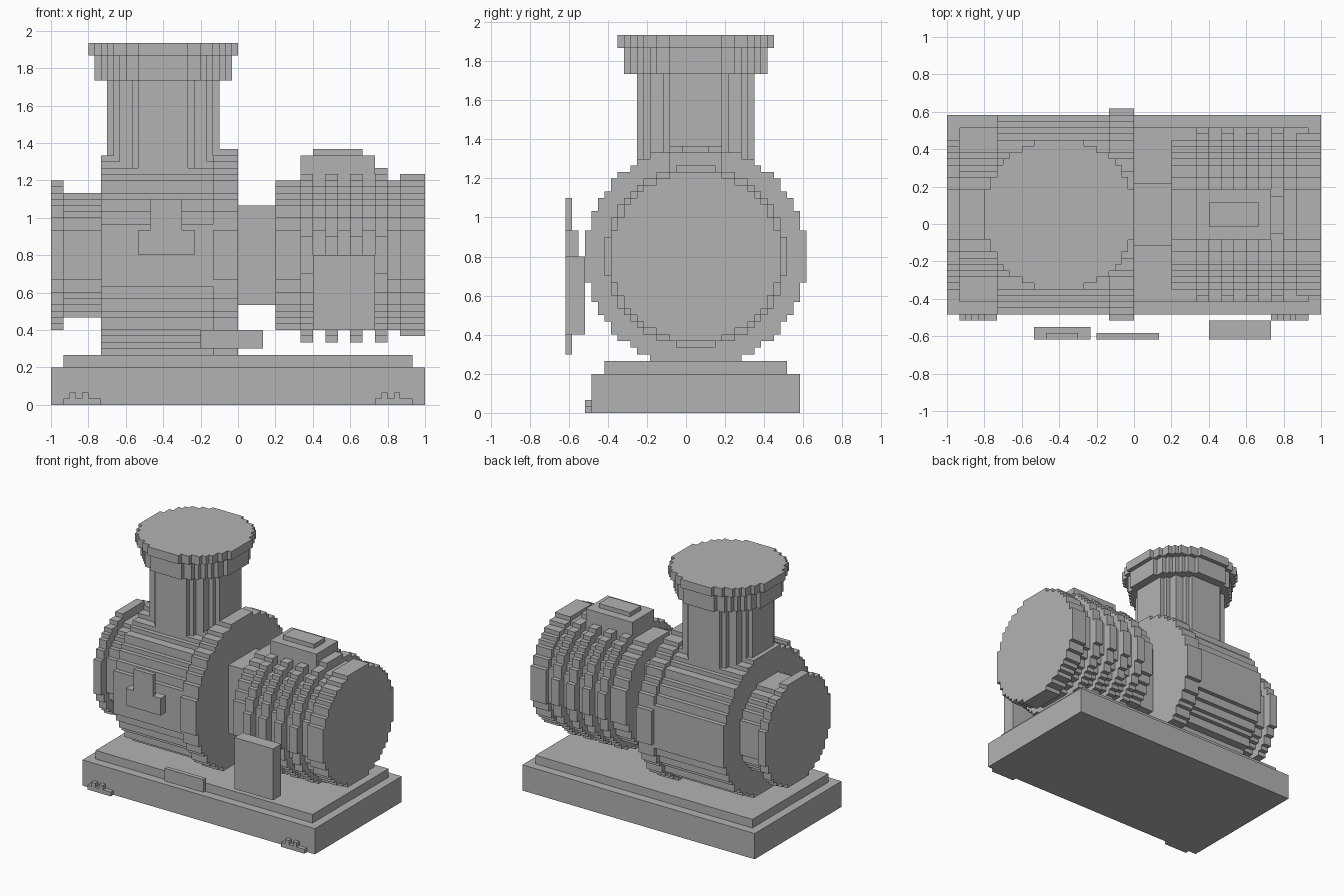
import bpy, bmesh, math
from mathutils import Vector

if "Cube" in bpy.data.objects:
    bpy.data.objects.remove(bpy.data.objects["Cube"])

U = 1 / 30            # block size
Y0 = -18.5 * U        # y of block row 0
CY, CZ = 20, 24       # shaft axis in block units

grey = bpy.data.materials.new("machine grey")
grey.diffuse_color = (0.45, 0.45, 0.45, 1)
grey.use_nodes = True
grey.node_tree.nodes["Principled BSDF"].inputs["Base Color"].default_value = grey.diffuse_color


def world(x, y, z):
    return Vector((x * U, Y0 + y * U, z * U))


def prism(name, outline, place, a, b):
    """Extrude a closed 2D outline between a and b; place maps (p, q, depth) to blocks."""
    bm = bmesh.new()
    verts = [bm.verts.new(world(*place(p, q, a))) for p, q in outline]
    face = bm.faces.new(verts)
    top = bmesh.ops.extrude_face_region(bm, geom=[face])["geom"]
    shift = world(*place(0, 0, b)) - world(*place(0, 0, a))
    bmesh.ops.translate(bm, vec=shift, verts=[v for v in top if isinstance(v, bmesh.types.BMVert)])
    bmesh.ops.recalc_face_normals(bm, faces=bm.faces)
    me = bpy.data.meshes.new(name)
    bm.to_mesh(me)
    bm.free()
    me.materials.append(grey)
    ob = bpy.data.objects.new(name, me)
    bpy.context.collection.objects.link(ob)
    return ob


def stepped_circle(r):
    """Stair-stepped outline of all blocks whose centre lies within r."""
    n = int(r + 0.5)
    right = []
    for j in range(-n, n):
        w = math.floor(math.sqrt(max(r * r - (j + 0.5) ** 2, 0)) + 0.5)
        if w < 1:
            continue
        if right and right[-1][0] == w:
            right[-1] = (w, j + 1)
        else:
            right += [(w, j), (w, j + 1)]
    return right + [(-w, j) for w, j in reversed(right)]


def drum(name, r, x0, x1):          # stepped cylinder along x
    return prism(name, stepped_circle(r), lambda p, q, d: (d, CY + p, CZ + q), x0, x1)


def column(name, r, z0, z1):        # stepped cylinder along z
    return prism(name, stepped_circle(r), lambda p, q, d: (-12 + p, CY + q, d), z0, z1)


def box(name, x0, x1, y0, y1, z0, z1):
    pts = [(x0, y0), (x1, y0), (x1, y1), (x0, y1)]
    return prism(name, pts, lambda p, q, d: (p, q, d), z0, z1)


# base plate with raised step
box("base_plate", -30, 30, 4, 36, 0, 6)
box("base_step", -28, 28, 6, 34, 6, 8)

# notched feet on the front of the base
for side, x in (("left", -28), ("right", 22)):
    foot = [(0, 0), (6, 0), (6, 1), (4, 1), (4, 2), (3, 2), (3, 1),
            (2, 1), (2, 2), (1, 2), (1, 1), (0, 1)]
    prism("foot_" + side, foot, lambda p, q, d: (x + p, d, q), 3, 4)

# pump casing
drum("suction_flange", 12.2, -30, -28)
drum("suction_neck", 10.2, -28, -22)
drum("pump_body", 16.3, -22, -4)
drum("pump_flange", 17.05, -4, 0)

# outlet pipe
column("outlet_pipe", 9.25, 30, 52)
column("outlet_collar", 11.2, 52, 56)
column("outlet_flange", 12.2, 56, 58)

# coupling and finned motor
box("coupling_guard", 0, 6, 15, 25, 16, 32)
drum("motor_body", 12.2, 6, 26)
for i in range(4):
    drum(f"motor_fin_{i + 1}", 13.9, 10 + 4 * i, 12 + 4 * i)
drum("motor_end_cap", 13.05, 26, 30)
box("terminal_box", 10, 22, 16, 24, 34, 40)
box("terminal_lid", 12, 20, 18, 22, 40, 41)

# plates standing off the front
box("motor_panel", 12, 22, 0, 3, 12, 24)
box("body_plate_low", -16, -7, 0, 2, 24, 28)
box("body_plate_high", -14, -9, 0, 1, 28, 33)
box("base_tag", -6, 4, 0, 1, 9, 12)
